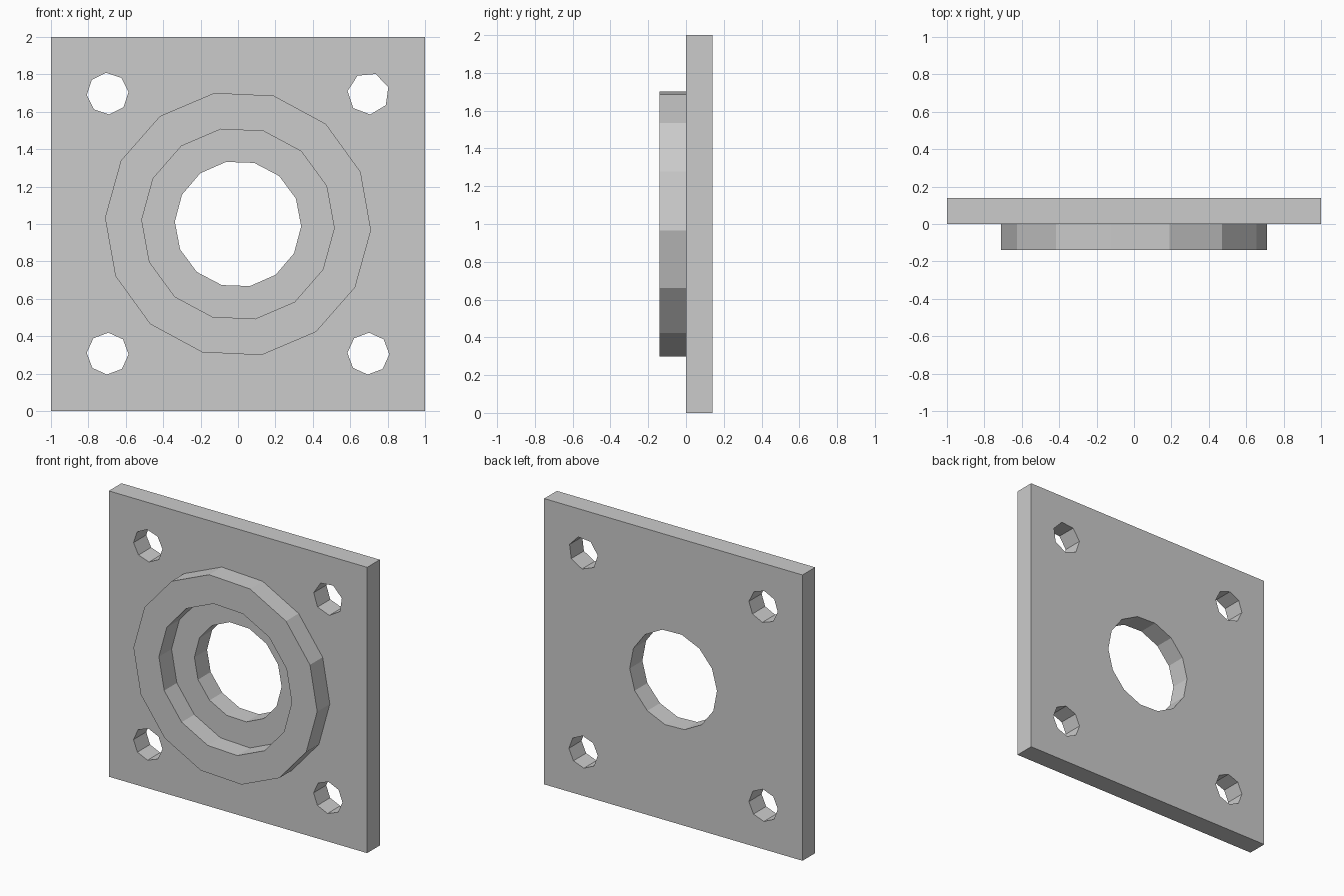
import bpy
import bmesh
from math import cos, sin, radians, tau
from mathutils import Matrix

cube = bpy.data.objects.get("Cube")
if cube:
    bpy.data.objects.remove(cube, do_unlink=True)

THICK = 0.14

# Single metal colour
metal = bpy.data.materials.new("grey metal")
metal.use_nodes = True
grey = (0.6, 0.6, 0.6, 1)
metal.diffuse_color = grey
metal.node_tree.nodes["Principled BSDF"].inputs["Base Color"].default_value = grey


def polygon(x, z, radius, sides, start):
    """Outline of a regular polygon, start angle in degrees."""
    return [(x + radius * cos(radians(start) + tau * i / sides),
             z + radius * sin(radians(start) + tau * i / sides))
            for i in range(sides)]


def slab(name, outlines, y):
    """Extrude an outline with holes into a slab centred on depth y."""
    curve = bpy.data.curves.new(name + "_profile", "CURVE")
    curve.dimensions = "2D"
    curve.fill_mode = "BOTH"
    curve.extrude = THICK / 2
    for points in outlines:
        spline = curve.splines.new("POLY")
        spline.points.add(len(points) - 1)
        for point, (px, pz) in zip(spline.points, points):
            point.co = (px, pz, 0, 1)
        spline.use_cyclic_u = True
    profile = bpy.data.objects.new(name + "_profile", curve)
    bpy.context.collection.objects.link(profile)
    bpy.context.view_layer.update()
    evaluated = profile.evaluated_get(bpy.context.evaluated_depsgraph_get())
    mesh = bpy.data.meshes.new_from_object(evaluated)
    bpy.data.objects.remove(profile, do_unlink=True)

    # Weld the caps to the walls and stand the slab upright
    bm = bmesh.new()
    bm.from_mesh(mesh)
    bmesh.ops.remove_doubles(bm, verts=bm.verts, dist=0.0001)
    bmesh.ops.transform(bm, verts=bm.verts,
                        matrix=Matrix.Translation((0, y, 0)) @ Matrix.Rotation(radians(90), 4, "X"))
    bmesh.ops.recalc_face_normals(bm, faces=bm.faces)
    for face in bm.faces:
        face.smooth = False
    bm.to_mesh(mesh)
    bm.free()
    mesh.name = name
    mesh.materials.clear()
    mesh.materials.append(metal)
    obj = bpy.data.objects.new(name, mesh)
    bpy.context.collection.objects.link(obj)
    return obj


# Square plate with a centre bore and four bolt holes
square = [(-1, 0), (1, 0), (1, 2), (-1, 2)]
bore = polygon(0, 1, 0.338, 14, -2)
bolt_holes = [polygon(0.697, 1.697, 0.112, 7, 18),
              polygon(-0.697, 1.697, 0.112, 8, 4),
              polygon(0.697, 0.307, 0.112, 8, -2),
              polygon(-0.697, 0.307, 0.112, 8, -2)]
slab("mounting_plate", [square, bore] + bolt_holes, THICK / 2)

# Raised collar on the front, its opening wider than the bore
slab("front_collar", [polygon(0, 1, 0.712, 14, -2.7),
                      polygon(0, 1, 0.515, 14, -2.5)], -THICK / 2)
